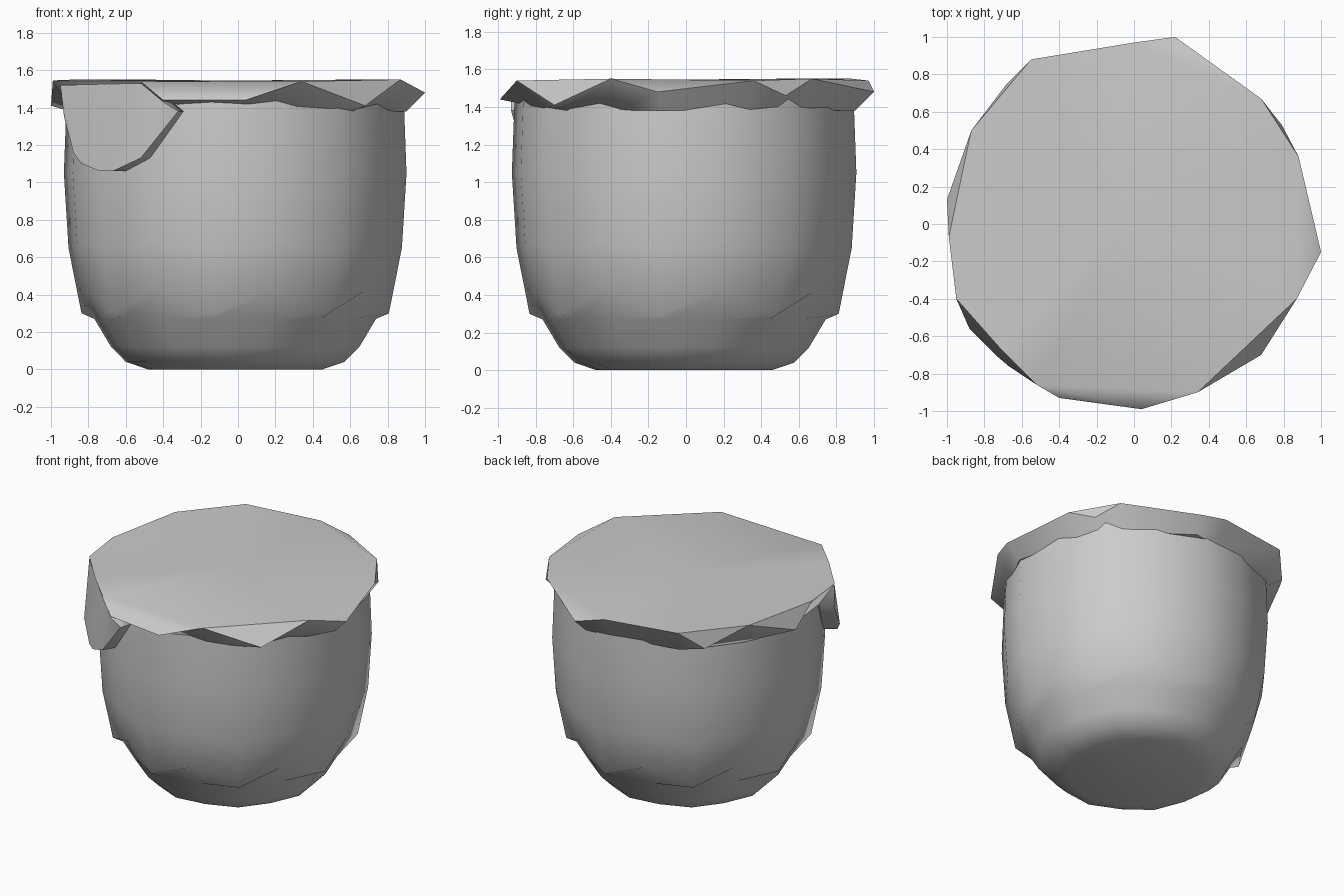
import bpy, bmesh
from math import sin, cos, radians

cube = bpy.data.objects.get("Cube")
if cube:
    bpy.data.objects.remove(cube)

grey = bpy.data.materials.new("plain grey")
grey.use_nodes = True
colour = (0.6, 0.6, 0.6, 1)
grey.diffuse_color = colour
grey.node_tree.nodes["Principled BSDF"].inputs["Base Color"].default_value = colour


def finish(name, bm, angle):
    """Turn a bmesh into a smooth-shaded object with outward faces."""
    bmesh.ops.recalc_face_normals(bm, faces=bm.faces[:])
    mesh = bpy.data.meshes.new(name)
    bm.to_mesh(mesh)
    bm.free()
    mesh.materials.append(grey)
    obj = bpy.data.objects.new(name, mesh)
    bpy.context.collection.objects.link(obj)
    bpy.ops.object.select_all(action="DESELECT")
    obj.select_set(True)
    bpy.context.view_layer.objects.active = obj
    bpy.ops.object.shade_smooth_by_angle(angle=radians(angle))
    return obj


def bridge(bm, lower, upper):
    """Join two closed rings of equal length with quads."""
    count = len(lower)
    for i in range(count):
        j = (i + 1) % count
        bm.faces.new((lower[i], lower[j], upper[j], upper[i]))


# Pot: eight main corners with softer stations between them.
# Each row is radius, corner height, height of the stations between.
PROFILE = [
    (0.47, 0.0, 0.0), (0.59, 0.04, 0.04), (0.67, 0.12, 0.12),
    (0.76, 0.27, 0.27), (0.83, 0.3, 0.42), (0.9, 0.65, 0.68),
    (0.925, 1.05, 1.05), (0.91, 1.45, 1.45),
]
STATIONS = 16
bm = bmesh.new()
rings = []
for radius, corner_z, between_z in PROFILE:
    ring = []
    for i in range(STATIONS):
        between = i % 2
        r = radius * (0.97 if between else 1)
        a = radians(i * 360 / STATIONS - 8)
        z = between_z if between else corner_z
        ring.append(bm.verts.new((r * cos(a) - 0.015, r * sin(a) - 0.01, z)))
    rings.append(ring)
for lower, upper in zip(rings, rings[1:]):
    bridge(bm, lower, upper)
bm.faces.new(rings[0])
bm.faces.new(rings[-1])
finish("pot_body", bm, 50)

# Cloth cover: an uneven outline whose low points droop below the flat top.
OUTLINE = [
    (1, -0.15, 1.48), (0.88, 0.36, 1.54), (0.79, 0.53, 1.46),
    (0.68, 0.67, 1.55), (0.22, 1, 1.48), (0, 0.97, 1.54),
    (-0.55, 0.88, 1.55), (-0.68, 0.75, 1.42), (-0.87, 0.5, 1.55),
    (-1, 0.13, 1.41), (-0.99, -0.07, 1.545), (-0.95, -0.4, 1.54),
    (-0.72, -0.66, 1.54), (-0.52, -0.86, 1.54), (-0.4, -0.93, 1.44),
    (0.04, -0.99, 1.44), (0.34, -0.9, 1.54), (0.68, -0.7, 1.41),
    (0.87, -0.4, 1.55),
]
bm = bmesh.new()
edge = [bm.verts.new(p) for p in OUTLINE]
hem = [bm.verts.new((x * 0.9, y * 0.9, 1.42 if y < -0.9 else 1.38))
       for x, y, z in OUTLINE]
bridge(bm, hem, edge)
bm.faces.new(hem)

# Flat top through the high points, then drooping panels between them.
high = [i for i, p in enumerate(OUTLINE) if p[2] > 1.5]
top = bm.faces.new([edge[i] for i in high])
for start, end in zip(high, high[1:] + [high[0] + len(edge)]):
    if end - start > 1:
        bm.faces.new([edge[k % len(edge)] for k in range(start, end + 1)])
bmesh.ops.poke(bm, faces=[top])
finish("cloth_cover", bm, 50)

# Hanging corner of the cloth, a thin curved wedge.
FLAP = [
    (-0.95, -0.4, 1.52), (-0.52, -0.86, 1.53), (-0.4, -0.93, 1.43),
    (-0.32, -0.93, 1.38), (-0.93, -0.42, 1.35), (-0.88, -0.56, 1.16),
    (-0.84, -0.59, 1.1), (-0.74, -0.7, 1.06), (-0.67, -0.76, 1.06),
    (-0.52, -0.86, 1.13),
]
bm = bmesh.new()
for x, y, z in FLAP:
    bm.verts.new((x, y, z))
    bm.verts.new((x * 0.9, y * 0.9, z))
hull = bmesh.ops.convex_hull(bm, input=bm.verts[:])
unused = {v for v in hull["geom_interior"] if isinstance(v, bmesh.types.BMVert)}
bmesh.ops.delete(bm, geom=list(unused), context="VERTS")
finish("cloth_flap", bm, 60)
